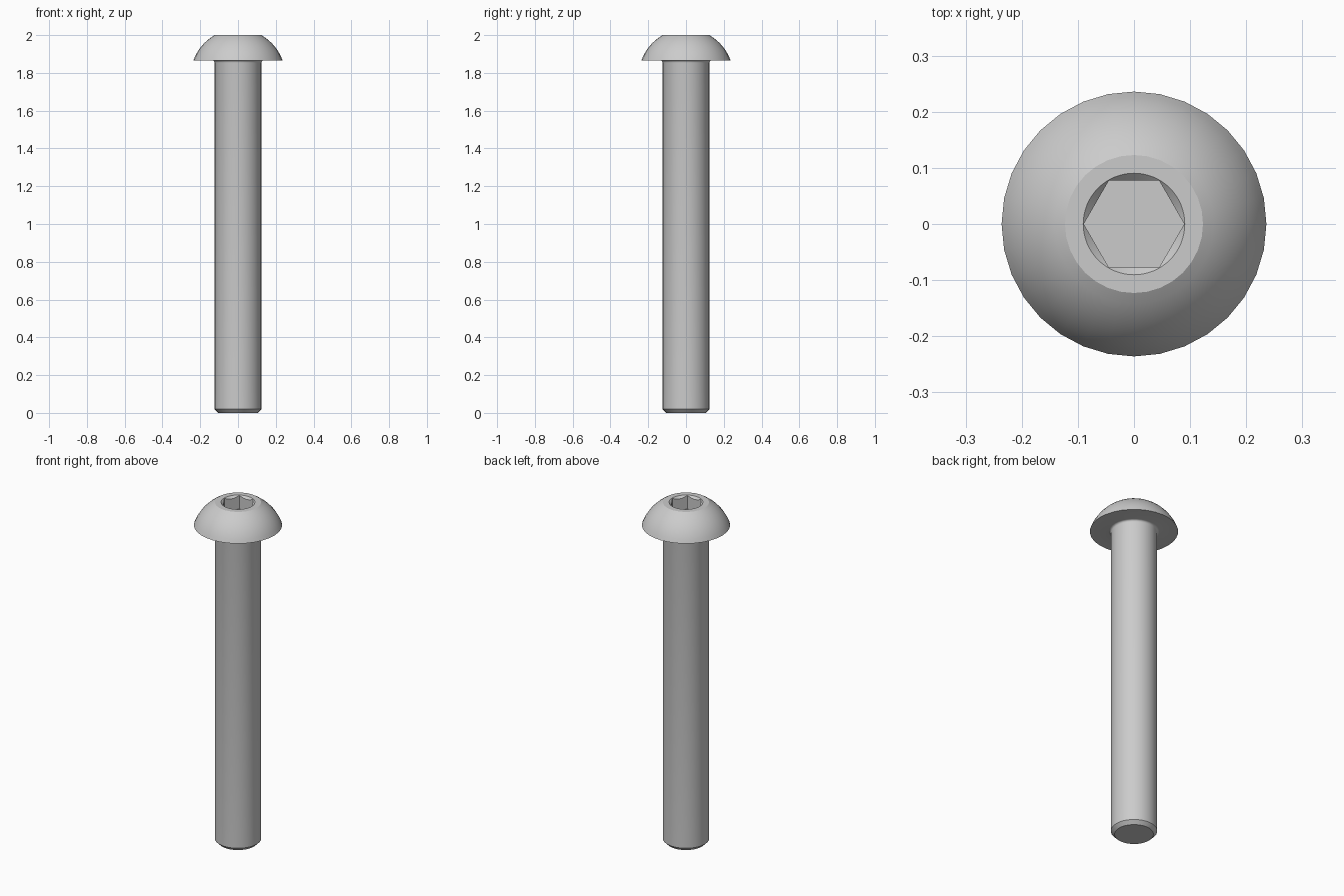
import bpy
import bmesh
import math

if "Cube" in bpy.data.objects:
    bpy.data.objects.remove(bpy.data.objects["Cube"], do_unlink=True)

HEAD_R, SHANK_R, TOP_R = 0.236, 0.124, 0.123
UNDER_Z, TOP_Z = 1.866, 2.0
SOCKET_R, SOCKET_DEPTH = 0.0895, 0.081
SEGMENTS = 32

steel = bpy.data.materials.new("steel_grey")
steel.use_nodes = True
grey = (0.6, 0.6, 0.6, 1)
steel.diffuse_color = grey
steel.node_tree.nodes["Principled BSDF"].inputs["Base Color"].default_value = grey


def add_object(name, bm):
    bmesh.ops.recalc_face_normals(bm, faces=bm.faces)
    mesh = bpy.data.meshes.new(name)
    bm.to_mesh(mesh)
    bm.free()
    mesh.materials.append(steel)
    obj = bpy.data.objects.new(name, mesh)
    bpy.context.collection.objects.link(obj)
    return obj


def lathe(name, profile, segments):
    """Solid of revolution about z; the profile starts and ends off the axis."""
    bm = bmesh.new()
    rings = []
    for r, z in profile:
        angles = [2 * math.pi * i / segments for i in range(segments)]
        rings.append([bm.verts.new((r * math.cos(a), r * math.sin(a), z)) for a in angles])
    for low, high in zip(rings, rings[1:]):
        for i in range(segments):
            j = (i + 1) % segments
            bm.faces.new((low[i], low[j], high[j], high[i]))
    bm.faces.new(rings[0])
    bm.faces.new(rings[-1])
    return add_object(name, bm)


def arc(cx, cz, radius, start, end, steps):
    angles = [start + (end - start) * i / steps for i in range(steps + 1)]
    return [(cx + radius * math.cos(a), cz + radius * math.sin(a)) for a in angles]


# Chamfered shank, fillet under the head, and spherical dome in one profile
fillet = 0.012
centre_z = (TOP_Z + UNDER_Z - (HEAD_R**2 - TOP_R**2) / (TOP_Z - UNDER_Z)) / 2
dome_r = math.hypot(HEAD_R, UNDER_Z - centre_z)
profile = [(0.104, 0), (SHANK_R, 0.02)]
profile += arc(SHANK_R + fillet, UNDER_Z - fillet, fillet, math.pi, math.pi / 2, 4)
profile += arc(0, centre_z, dome_r, math.atan2(UNDER_Z - centre_z, HEAD_R),
               math.atan2(TOP_Z - centre_z, TOP_R), 8)
bolt = lathe("button_head_bolt", profile, SEGMENTS)

# Hexagonal socket with a conical lead-in
hex_cutter = lathe("hex_socket_cutter",
                   [(SOCKET_R, TOP_Z - SOCKET_DEPTH), (SOCKET_R, TOP_Z + 0.05)], 6)
rim = SOCKET_R + 0.001
cone_cutter = lathe("countersink_cutter",
                    [(rim - 0.03, TOP_Z - 0.03), (rim + 0.01, TOP_Z + 0.01)], 2 * SEGMENTS)

bpy.context.view_layer.objects.active = bolt
for cutter in (cone_cutter, hex_cutter):
    mod = bolt.modifiers.new(cutter.name, "BOOLEAN")
    mod.operation = "DIFFERENCE"
    mod.solver = "EXACT"
    mod.object = cutter
    bpy.ops.object.modifier_apply(modifier=mod.name)
    bpy.data.objects.remove(cutter, do_unlink=True)

# Smooth the round surfaces and keep the rims crisp
bpy.ops.object.select_all(action="DESELECT")
bolt.select_set(True)
bpy.ops.object.shade_smooth_by_angle(angle=math.radians(25))
